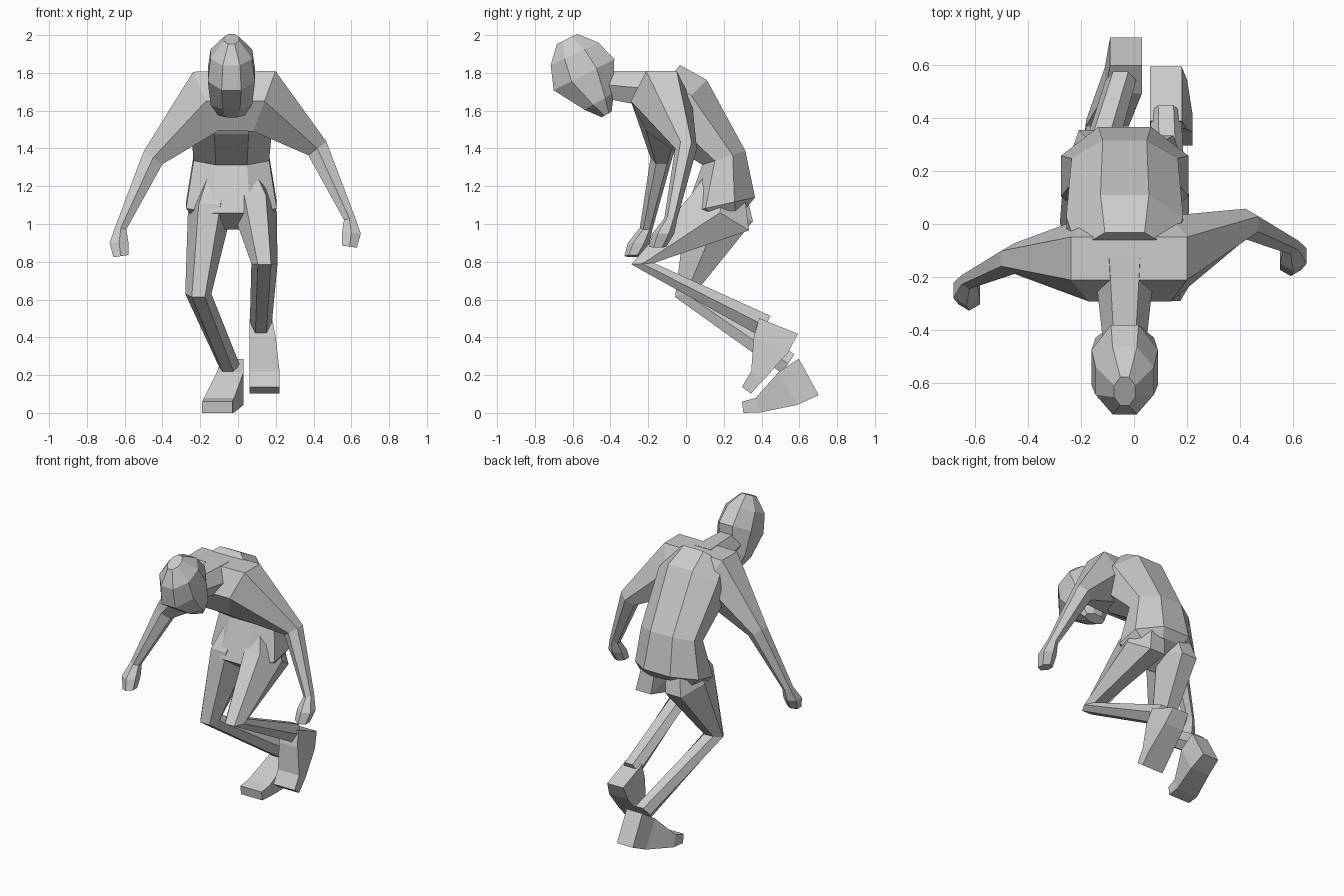
import bpy
import bmesh
from math import cos, sin, pi
from mathutils import Vector

cube = bpy.data.objects.get("Cube")
if cube:
    bpy.data.objects.remove(cube, do_unlink=True)

# One plain clay colour for the whole figure
clay = bpy.data.materials.new("light_grey_clay")
clay.use_nodes = True
grey = (.6, .6, .6, 1)
clay.diffuse_color = grey
clay.node_tree.nodes["Principled BSDF"].inputs["Base Color"].default_value = grey

SIDEWAYS = Vector((1, 0, 0))
FORWARDS = Vector((0, 1, 0))


def ring_points(centre, depth_axis, width_axis, depth, width, sides):
    """Regular polygon with flat panels facing along the depth axis."""
    half_step = pi / sides
    depth = depth / cos(half_step)
    width = width / cos(half_step)
    for k in range(sides):
        angle = (k + k + 1) * half_step
        yield centre + depth_axis * depth * cos(angle) + width_axis * width * sin(angle)


def skin(name, joints, sizes, sides, width_axis=SIDEWAYS):
    """Skin a chain of joints with mitred rings; sizes are (depth, width) radii."""
    bones = [(end - start).normalized() for start, end in zip(joints, joints[1:])]
    tangents = [a + b for a, b in zip(bones[:1] + bones, bones + bones[-1:])]
    bm = bmesh.new()
    rings = []
    for joint, tangent, (depth, width) in zip(joints, tangents, sizes):
        depth_axis = width_axis.cross(tangent).normalized()
        points = ring_points(joint, depth_axis, width_axis, depth, width, sides)
        rings.append([bm.verts.new(point) for point in points])
    for ring, following in zip(rings, rings[1:]):
        for k in range(sides):
            bm.faces.new((ring[k - 1], ring[k], following[k], following[k - 1]))
    bm.faces.new(rings[0])
    bm.faces.new(rings[-1])
    bmesh.ops.recalc_face_normals(bm, faces=bm.faces)
    mesh = bpy.data.meshes.new(name)
    bm.to_mesh(mesh)
    bm.free()
    mesh.materials.append(clay)
    bpy.context.collection.objects.link(bpy.data.objects.new(name, mesh))


def midline(y, z):
    """A joint on the middle plane of the figure, which leans a little to its right."""
    return Vector((-.035, y, z))


# Hunched torso
pelvis = midline(.22, 1.03)
hips = midline(.18, 1.1)
waist = midline(.2, 1.35)
chest = midline(-.03, 1.62)
collar = midline(-.14, 1.71)
skin("torso", [pelvis, hips, waist, chest, collar],
     [(.12, .18), (.19, .24), (.12, .2), (.2, .22), (.17, .18)], sides=8)

# Neck reaching forward into the skull
skull = midline(-.45, 1.74)
skin("neck", [collar, skull], [(.1, .1), (.07, .07)], sides=6)

# Head, tilted face down
crown = midline(-.63, 1.98)
brow = midline(-.59, 1.9)
cheeks = midline(-.54, 1.79)
jaw = midline(-.46, 1.65)
chin = midline(-.42, 1.58)
skin("head", [crown, brow, cheeks, jaw, chin],
     [(.06, .04), (.14, .11), (.18, .125), (.09, .11), (.03, .07)], sides=8)

# Arms and hands in one chain across the shoulders; the right arm swings forward
fingers = Vector((.59, -.15, .88))
knuckles = Vector((.6, -.12, .95))
wrist = Vector((.59, -.08, 1.03))
elbow = Vector((.42, 0, 1.4))
shoulder = Vector((.14, -.13, 1.65))
swing = Vector((-.03, -.13, -.05))
left_arm = [fingers, knuckles, wrist, elbow, shoulder]
right_arm = [Vector((-p.x, p.y, p.z)) + swing for p in left_arm]
right_arm[-1].yz = shoulder.yz
arm_sizes = [(.04, .04), (.05, .05), (.03, .03), (.06, .05), (.17, .14)]
skin("arms", left_arm + right_arm[::-1], arm_sizes + arm_sizes[::-1],
     sides=6, width_axis=FORWARDS)

# Legs, rooted inside the torso and folded sharply at the knee
leg_sizes = [(.1, .08), (.18, .1), (.06, .06), (.06, .05)]

left_root = Vector((.05, .2, 1.25))
left_hip = Vector((.09, .18, 1.06))
left_knee = Vector((.14, -.23, .79))
left_ankle = Vector((.12, .42, .46))
skin("left_leg", [left_root, left_hip, left_knee, left_ankle], leg_sizes, sides=6)

right_root = Vector((-.11, .2, 1.25))
right_hip = Vector((-.15, .18, 1.06))
right_knee = Vector((-.21, 0, .63))
right_ankle = Vector((-.05, .54, .26))
skin("right_leg", [right_root, right_hip, right_knee, right_ankle], leg_sizes, sides=6)

# Wedge feet, heel to toe; the left one is lifted
foot_sizes = [(.11, .06), (.1, .07), (.04, .08), (.03, .08)]

left_heel = Vector((.12, .49, .46))
left_instep = Vector((.13, .45, .36))
left_ball = Vector((.14, .38, .2))
left_toe = Vector((.14, .32, .12))
skin("left_foot", [left_heel, left_instep, left_ball, left_toe], foot_sizes, sides=4)

right_heel = Vector((-.03, .65, .19))
right_instep = Vector((-.04, .54, .13))
right_ball = Vector((-.1, .38, .04))
right_toe = Vector((-.11, .3, .03))
skin("right_foot", [right_heel, right_instep, right_ball, right_toe], foot_sizes, sides=4)
